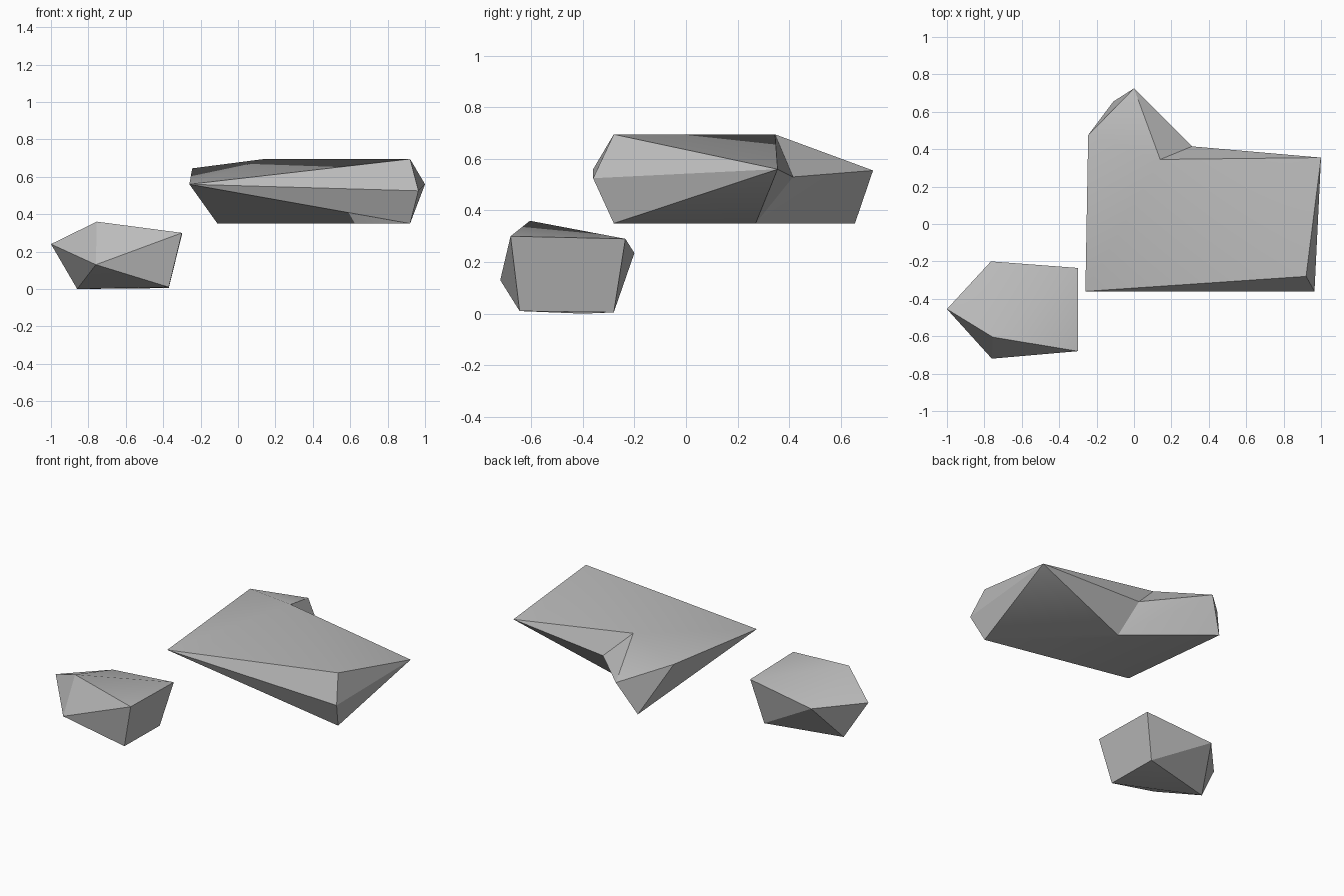
import bpy
import bmesh
from math import radians

default_cube = bpy.data.objects.get("Cube")
if default_cube:
    bpy.data.objects.remove(default_cube, do_unlink=True)

# One plain stone colour
stone = bpy.data.materials.new("stone_grey")
stone.use_nodes = True
colour = (0.5, 0.5, 0.5, 1)
stone.diffuse_color = colour
shader = next(n for n in stone.node_tree.nodes if n.type == 'BSDF_PRINCIPLED')
shader.inputs["Base Color"].default_value = colour


def make_rock(name, corners, facets):
    """Build a faceted rock from lettered corners; each facet names its corners."""
    bm = bmesh.new()
    verts = {letter: bm.verts.new(co) for letter, co in corners.items()}
    for facet in facets.split():
        bm.faces.new([verts[letter] for letter in facet])
    bmesh.ops.recalc_face_normals(bm, faces=bm.faces[:])
    mesh = bpy.data.meshes.new(name)
    bm.to_mesh(mesh)
    bm.free()
    mesh.materials.append(stone)
    rock = bpy.data.objects.new(name, mesh)
    bpy.context.collection.objects.link(rock)

    # Soften only the shallow creases
    bpy.ops.object.select_all(action='DESELECT')
    rock.select_set(True)
    bpy.context.view_layer.objects.active = rock
    bpy.ops.object.shade_smooth_by_angle(angle=radians(30))
    return rock


# Large slab with a notched back edge
make_rock(
    "large_rock",
    {
        "a": (-.26, -.36, .56), "b": (.92, -.28, .695), "c": (.965, -.36, .525),
        "d": (1, .355, .56), "e": (.14, .345, .695), "f": (.31, .415, .53),
        "g": (0, .725, .555), "h": (-.11, .655, .35), "i": (.35, .27, .35),
        "j": (.92, -.28, .35), "k": (-.245, .475, .645),
    },
    "abe bde aek egk "          # top
    "edf efg "                  # notch
    "abc acj ajh hji "          # front and underside
    "bcd cjd jid ifd "          # left end
    "ihg igf ghk kha",          # back and right end
)

# Small boulder on the ground
make_rock(
    "small_rock",
    {
        "p": (-.755, -.605, .36), "q": (-.3, -.68, .3), "r": (-.3, -.235, .29),
        "s": (-.765, -.2, .235), "t": (-.76, -.72, .13), "l": (-1, -.455, .24),
        "u": (-.37, -.28, .005), "v": (-.37, -.645, .01), "w": (-.86, -.4, 0),
    },
    "pls psr prq "              # top
    "lpt pqt tqv ltw tvw "      # front
    "lws swu sur "              # back
    "qvu qur wuv",              # left side and base
)
